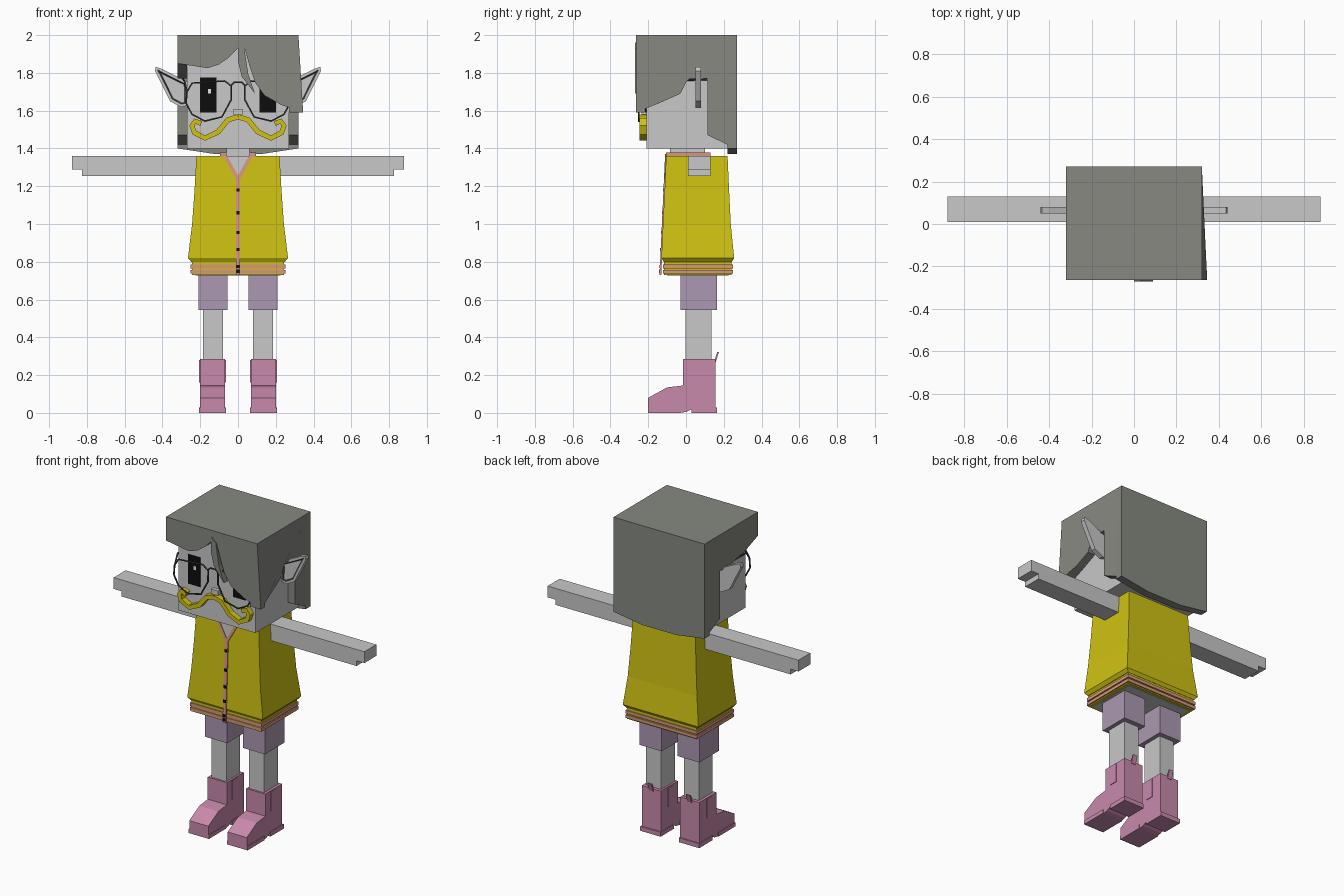
import bpy, bmesh
from mathutils import Vector

cube = bpy.data.objects.get("Cube")
if cube:
    bpy.data.objects.remove(cube, do_unlink=True)


def material(name, *rgb):
    m = bpy.data.materials.new(name)
    m.use_nodes = True
    m.diffuse_color = (*rgb, 1)
    m.node_tree.nodes["Principled BSDF"].inputs["Base Color"].default_value = (*rgb, 1)
    return m


skin = material("pale_skin", .58, .58, .58)
hair = material("grey_hair", .24, .247, .217)
yellow = material("yellow", .62, .54, .006)
peach = material("peach_trim", .68, .31, .21)
lavender = material("lavender", .41, .315, .445)
pink = material("boot_pink", .58, .255, .415)
black = material("black", .004, .004, .004)
wire = material("dark_grey", .05, .055, .055)
white = material("white", .8, .8, .8)


def finish(name, bm, *mats):
    bmesh.ops.recalc_face_normals(bm, faces=bm.faces)
    mesh = bpy.data.meshes.new(name)
    bm.to_mesh(mesh)
    bm.free()
    for m in mats:
        mesh.materials.append(m)
    ob = bpy.data.objects.new(name, mesh)
    bpy.context.collection.objects.link(ob)
    return ob


def prism(name, pts, axis, lo, hi, mat):
    """Extrude a 2D outline along an axis: x uses (y, z), y uses (x, z)."""
    bm = bmesh.new()
    place = {"x": lambda p, d: (d, p[0], p[1]), "y": lambda p, d: (p[0], d, p[1])}[axis]
    a, b = ([bm.verts.new(place(p, d)) for p in pts] for d in (lo, hi))
    bm.faces.new(a)
    bm.faces.new(b)
    n = len(pts)
    for i in range(n):
        j = (i + 1) % n
        bm.faces.new((a[i], a[j], b[j], b[i]))
    return finish(name, bm, mat)


def box(name, x, y, z, mat):
    return prism(name, [(y[0], z[0]), (y[1], z[0]), (y[1], z[1]), (y[0], z[1])], "x", *x, mat)


def wire_curve(name, pts, closed=False):
    cu = bpy.data.curves.new(name, "CURVE")
    cu.dimensions = "3D"
    cu.bevel_depth = .005
    cu.bevel_resolution = 1
    sp = cu.splines.new("POLY")
    sp.points.add(len(pts) - 1)
    for p, co in zip(sp.points, pts):
        p.co = (*co, 1)
    sp.use_cyclic_u = closed
    cu.materials.append(wire)
    ob = bpy.data.objects.new(name, cu)
    bpy.context.collection.objects.link(ob)


def ribbon(path, width):
    """Outline of a band following a 2D path."""
    left, right = [], []
    for i, p in enumerate(path):
        d = Vector(path[min(i + 1, len(path) - 1)]) - Vector(path[max(i - 1, 0)])
        side = Vector((-d.y, d.x)).normalized() * width / 2
        left.append(tuple(Vector(p) + side))
        right.append(tuple(Vector(p) - side))
    return left + right[::-1]


def flip(pts, s):
    return [(s * p[0], *p[1:]) for p in pts]


# Head and hair shell
box("head", (-.27, .27), (-.21, .22), (1.4, 1.95), skin)
box("nose", (-.025, .025), (-.235, -.2), (1.58, 1.61), skin)
box("hair_top", (-.32, .32), (-.265, .27), (1.95, 2), hair)
prism("hair_back", [(-.32, 2), (-.32, 1.4), (-.12, 1.37), (.12, 1.37), (.32, 1.4), (.32, 2)],
      "y", .22, .27, hair)
prism("hair_fringe", [(-.32, 2), (-.32, 1.85), (-.16, 1.825), (-.1, 1.845), (-.05, 1.88),
                      (0, 1.93), (.035, 1.93), (.06, 1.84), (.09, 1.75), (.14, 1.68),
                      (.23, 1.63), (.345, 1.59), (.32, 1.85), (.32, 2)], "y", -.265, -.22, hair)
prism("hair_strand", [(0, 1.96), (0, 1.86), (.02, 1.78), (.09, 1.69), (.055, 1.79), (.033, 1.93)],
      "y", -.27, -.235, hair)
back_edge = [(.02, 1.77), (.115, 1.77), (.115, 1.47), (.22, 1.42), (.27, 1.4), (.27, 2)]
side = prism("hair_left_side", [(-.265, 2), (-.265, 1.59), (-.13, 1.645), (-.03, 1.69), (0, 1.75)]
             + back_edge, "x", .27, .32, hair)
for v in side.data.vertices:
    if v.co.z < 1.6 and v.co.y < -.2 and v.co.x > .3:
        v.co.x = .345
prism("hair_right_side", [(-.265, 2), (-.265, 1.85), (-.13, 1.8)] + back_edge,
      "x", -.32, -.27, hair)

# Facial features, ears and glasses, mirrored
ear = [(.265, 1.63), (.3, 1.618), (.36, 1.65), (.41, 1.75), (.44, 1.81), (.435, 1.832),
       (.4, 1.82), (.31, 1.775), (.265, 1.75)]
lens = [(.27, -.25, 1.7), (.243, -.25, 1.746), (.07, -.25, 1.757), (.035, -.25, 1.73),
        (.035, -.25, 1.66), (.085, -.25, 1.567), (.175, -.25, 1.545), (.243, -.25, 1.58),
        (.275, -.25, 1.64)]
tache = [(0, 1.567), (.053, 1.552), (.106, 1.487), (.175, 1.455), (.232, 1.485),
         (.243, 1.52), (.228, 1.545), (.195, 1.532)]
for s, label in ((1, "left"), (-1, "right")):
    ob = prism(label + "_ear", flip(ear, s), "y", .05, .08, skin)
    ob.data.materials.append(wire)
    bm = bmesh.new()
    bm.from_mesh(ob.data)
    front = [f for f in bm.faces if f.normal.y < -.9]
    bmesh.ops.inset_individual(bm, faces=front, thickness=.016)
    rim = bmesh.ops.inset_individual(bm, faces=front, thickness=.007, depth=-.008)
    for f in rim["faces"]:
        f.material_index = 1
    bm.to_mesh(ob.data)
    bm.free()
    x = sorted((s * .115, s * .2))
    box(label + "_eye", x, (-.216, -.209), (1.59, 1.775), black)
    mid = -.15 if s < 0 else .165
    box(label + "_eye_glint", (mid - .008, mid + .008), (-.219, -.215), (1.69, 1.715), white)
    wire_curve(label + "_lens_frame", flip(lens, s), True)
    wire_curve(label + "_temple", flip([(.27, -.25, 1.7), (.283, -.2, 1.755), (.29, .11, 1.765)], s))
    prism(label + "_moustache", ribbon(flip(tache, s), .028), "y", -.245, -.205, yellow)
wire_curve("glasses_bridge", [(-.035, -.25, 1.735), (-.02, -.25, 1.75), (.02, -.25, 1.75),
                              (.035, -.25, 1.735)])

# Flared coat lofted from rectangular sections: height, half width, front, back
bm = bmesh.new()
previous = None
for z, w, f, b in ((.8, .248, -.118, .243), (.82, .265, -.13, .255), (1, .243, -.122, .237),
                   (1.18, .23, -.113, .228), (1.36, .22, -.105, .22)):
    ring = [bm.verts.new(c) for c in ((-w, f, z), (w, f, z), (w, b, z), (-w, b, z))]
    if previous:
        for i in range(4):
            j = (i + 1) % 4
            bm.faces.new((previous[i], previous[j], ring[j], ring[i]))
    else:
        bm.faces.new(ring)
    previous = ring
bm.faces.new(previous)
finish("coat", bm, yellow)
box("coat_hem", (-.244, .244), (-.116, .241), (.73, .81), yellow)
box("coat_underside", (-.225, .225), (-.1, .225), (.727, .74), skin)
for i, z in enumerate((.737, .765)):
    box(f"hem_stripe_{i}", (-.252, .252), (-.122, .248), (z, z + .02), peach)


def on_coat(name, pts, lift, mat):
    """Plate that follows the sloping front of the coat."""
    ob = prism(name, pts, "y", -lift, .003, mat)
    for v in ob.data.vertices:
        v.co.y += -.13 + .0463 * (v.co.z - .82)


on_coat("neck_opening", [(0, 1.24), (.07, 1.36), (-.07, 1.36)], .003, skin)
on_coat("placket", [(-.011, .73), (.011, .73), (.011, 1.245), (-.011, 1.245)], .006, peach)
for s, label in ((1, "left"), (-1, "right")):
    on_coat(label + "_lapel", ribbon(flip([(0, 1.237), (.07, 1.365)], s), .018), .006, peach)
    box(label + "_collar", sorted((s * .06, s * .095)), (-.107, .13), (1.355, 1.378), peach)
box("back_collar", (-.095, .095), (.1, .13), (1.355, 1.378), peach)
box("neck", (-.06, .06), (-.085, .1), (1.3, 1.41), skin)
for i, z in enumerate((1.18, 1.06, .955, .865, .775, .75)):
    on_coat(f"button_{i}", [(-.009, z - .009), (.009, z - .009), (.009, z + .009),
                            (-.009, z + .009)], .009, black)

# Arms, legs and boots, mirrored
boot = [(-.2, 0), (-.2, .08), (-.1, .135), (-.015, .145), (-.015, .285), (.155, .285),
        (.155, .005), (.03, .005), (.03, .02), (0, .005), (-.03, 0)]
for s, label in ((1, "left"), (-1, "right")):
    def span(a, b):
        return sorted((s * a, s * b))

    prism(label + "_arm", flip([(.2, 1.255), (.825, 1.255), (.825, 1.288), (.88, 1.288),
                                (.88, 1.36), (.2, 1.36)], s), "y", .01, .13, skin)
    box(label + "_shorts", span(.055, .21), (-.03, .165), (.545, .735), lavender)
    box(label + "_leg", span(.08, .185), (-.003, .135), (.25, .56), skin)
    prism(label + "_boot", boot, "x", *span(.068, .202), pink)
    box(label + "_heel", span(.064, .207), (.03, .163), (0, .028), pink)
    box(label + "_toe_sole", span(.064, .207), (-.2, -.03), (0, .025), pink)
    box(label + "_boot_panel", span(.064, .206), (.035, .085), (.16, .28), pink)
    prism(label + "_boot_tab", [(.148, .27), (.165, .322), (.174, .322), (.158, .27)],
          "x", *span(.12, .15), pink)
